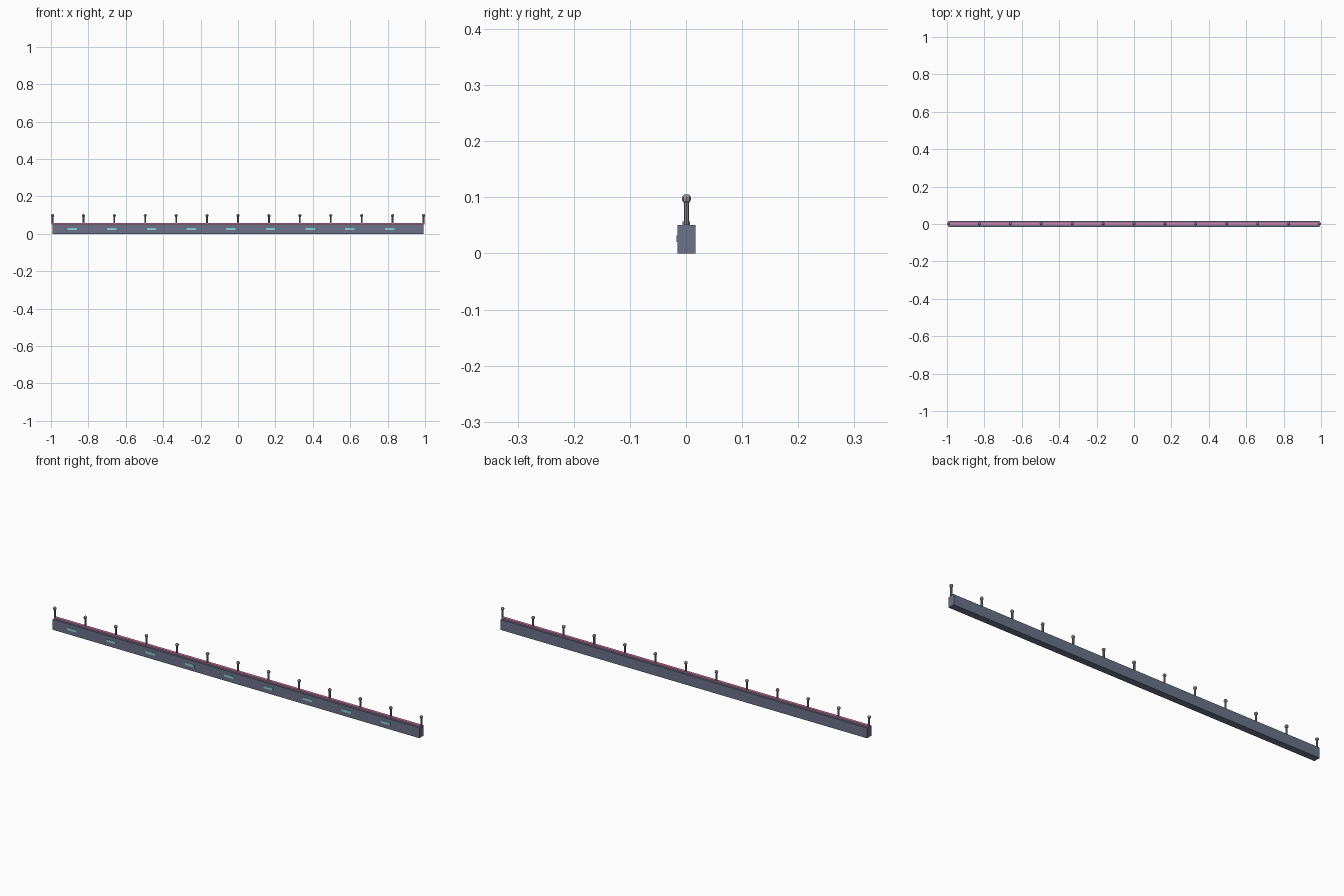
import bpy

if "Cube" in bpy.data.objects:
    bpy.data.objects.remove(bpy.data.objects["Cube"])

CY = 0.0008      # body centre, offset so the front lights balance the bounds
END = 0.9917     # half length of the ledge
TOP = 0.0505     # top of the ledge


def material(name, color):
    m = bpy.data.materials.new(name)
    m.diffuse_color = (*color, 1)
    m.use_nodes = True
    m.node_tree.nodes["Principled BSDF"].inputs["Base Color"].default_value = m.diffuse_color
    return m


slate = material("slate", (0.15, 0.17, 0.25))
pink = material("pink_glow", (0.65, 0.22, 0.42))
cyan = material("cyan_glow", (0.25, 0.65, 0.68))
metal = material("post_metal", (0.22, 0.23, 0.27))
cap_mat = material("cap_metal", (0.38, 0.30, 0.33))


def finish(name, mat):
    o = bpy.context.object
    o.name = name
    o.data.materials.append(mat)
    return o


def box(name, center, size, mat):
    bpy.ops.mesh.primitive_cube_add(size=1, location=center)
    o = finish(name, mat)
    o.scale = size
    bpy.ops.object.transform_apply(location=False, rotation=False, scale=True)
    return o


# Long ledge and the glowing strip along its top
box("ledge", (0, CY, TOP / 2), (2 * END, 0.0325, TOP), slate)
box("top_strip", (0, CY, TOP + 0.003), (2 * END, 0.0132, 0.007), pink)

# Small lights along the front face
for i in range(9):
    box(f"front_light_{i}", (-0.887 + i * 0.2122, CY - 0.0165, 0.0265),
        (0.05, 0.0033, 0.0115), cyan)

# Row of posts with round caps
for i in range(13):
    x = -END + i * END / 6
    bpy.ops.mesh.primitive_cylinder_add(vertices=8, radius=0.0047, depth=0.044,
                                        location=(x, CY, TOP + 0.022))
    finish(f"post_{i}", metal)
    bpy.ops.mesh.primitive_uv_sphere_add(segments=8, ring_count=6, radius=0.0083,
                                         location=(x, CY, 0.0975))
    finish(f"post_cap_{i}", cap_mat)
